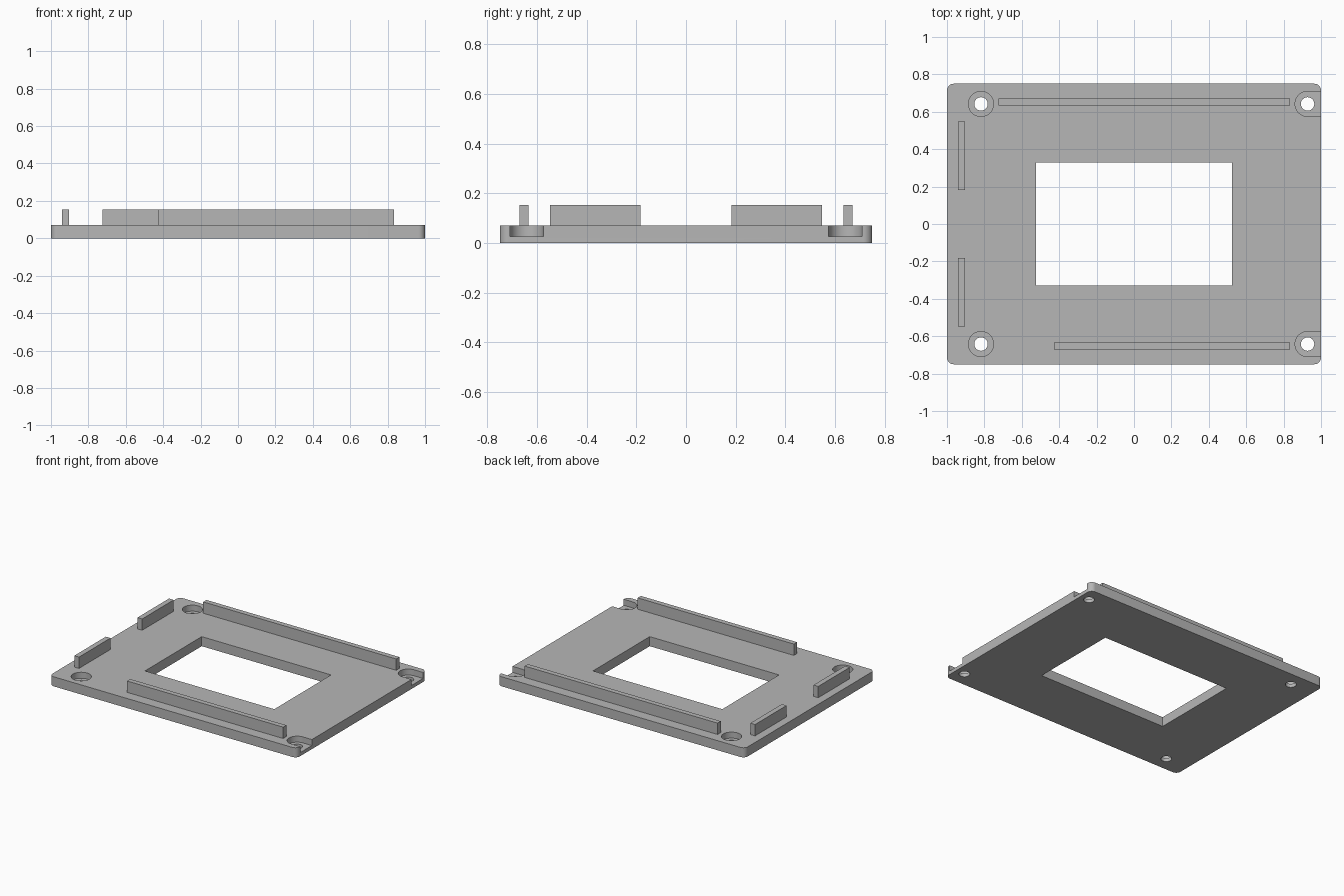
import bpy, bmesh
from math import pi, sin, cos

if "Cube" in bpy.data.objects:
    bpy.data.objects.remove(bpy.data.objects["Cube"], do_unlink=True)

grey = bpy.data.materials.new("plain grey")
grey.use_nodes = True
grey.diffuse_color = (0.47, 0.47, 0.47, 1)
grey.node_tree.nodes["Principled BSDF"].inputs["Base Color"].default_value = grey.diffuse_color

PLATE_TOP, RIB_TOP, SEAT = 0.07, 0.153, 0.026
HALF_X, HALF_Y, CORNER = 1.0, 0.75, 0.036


def arc(x, y, r, start, end, n):
    return [(x + r * cos(start + (end - start) * i / n),
             y + r * sin(start + (end - start) * i / n)) for i in range(n + 1)]


def prism(name, outline, z0, z1):
    """Extrude a counter-clockwise outline from z0 to z1."""
    bm = bmesh.new()
    face = bm.faces.new([bm.verts.new((x, y, z0)) for x, y in outline])
    top = bmesh.ops.extrude_face_region(bm, geom=[face])["geom"]
    for v in top:
        if isinstance(v, bmesh.types.BMVert):
            v.co.z = z1
    bmesh.ops.recalc_face_normals(bm, faces=bm.faces)
    mesh = bpy.data.meshes.new(name)
    bm.to_mesh(mesh)
    bm.free()
    mesh.materials.append(grey)
    obj = bpy.data.objects.new(name, mesh)
    bpy.context.collection.objects.link(obj)
    return obj


def rect(x0, x1, y0, y1):
    return [(x0, y0), (x1, y0), (x1, y1), (x0, y1)]


def select(obj):
    bpy.ops.object.select_all(action='DESELECT')
    obj.select_set(True)
    bpy.context.view_layer.objects.active = obj


def cut(obj, cutter):
    mod = obj.modifiers.new("cut", 'BOOLEAN')
    mod.operation, mod.solver, mod.object = 'DIFFERENCE', 'EXACT', cutter
    select(obj)
    bpy.ops.object.modifier_apply(modifier=mod.name)
    bpy.data.objects.remove(cutter, do_unlink=True)


# Base plate with rounded corners
outline = []
for i, (sx, sy) in enumerate([(1, 1), (-1, 1), (-1, -1), (1, -1)]):
    outline += arc(sx * (HALF_X - CORNER), sy * (HALF_Y - CORNER), CORNER,
                   i * pi / 2, (i + 1) * pi / 2, 8)
plate = prism("base_plate", outline, 0, PLATE_TOP)

# Central window
cut(plate, prism("window_cutter", rect(-0.523, 0.523, -0.328, 0.328), -0.1, 0.2))

# Screw holes: round seats on the right side, open-ended seats on the left
for y in (-0.642, 0.642):
    round_seat = arc(-0.818, y, 0.067, 0, 2 * pi, 48)[:-1]
    open_seat = arc(0.928, y, 0.067, pi / 2, 3 * pi / 2, 24)
    open_seat += [(1.1, y - 0.067), (1.1, y + 0.067)]
    for x, seat in ((-0.818, round_seat), (0.928, open_seat)):
        cut(plate, prism("seat_cutter", seat, SEAT, 0.2))
        hole = arc(x, y, 0.036, 0, 2 * pi, 32)[:-1]
        cut(plate, prism("hole_cutter", hole, -0.1, 0.2))

select(plate)
bpy.ops.object.shade_smooth_by_angle(angle=pi / 6)

# Upright locating ribs
ribs = {
    "back_rib": (-0.725, 0.835, 0.634, 0.671),
    "front_rib": (-0.428, 0.835, -0.671, -0.634),
    "side_rib_back": (-0.941, -0.903, 0.183, 0.547),
    "side_rib_front": (-0.941, -0.903, -0.547, -0.183),
}
for name, bounds in ribs.items():
    prism(name, rect(*bounds), PLATE_TOP, RIB_TOP)
